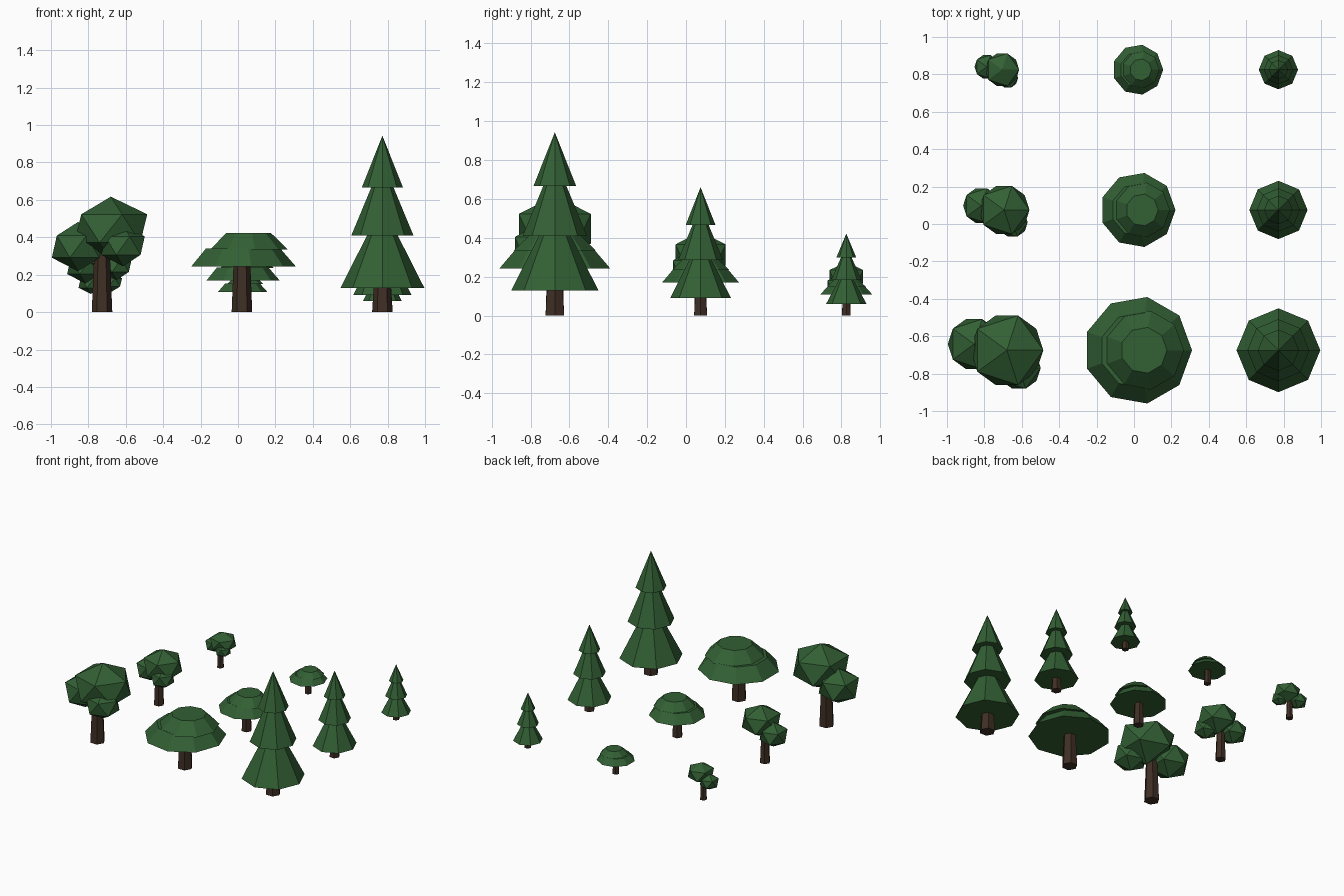
import bpy, bmesh
from math import cos, sin, tau

if "Cube" in bpy.data.objects:
    bpy.data.objects.remove(bpy.data.objects["Cube"])


def material(name, rgb):
    m = bpy.data.materials.new(name)
    m.diffuse_color = (*rgb, 1)
    m.use_nodes = True
    m.node_tree.nodes["Principled BSDF"].inputs["Base Color"].default_value = m.diffuse_color
    return m


LEAF = material("leaf_green", (0.032, 0.115, 0.034))
BARK = material("bark_brown", (0.05, 0.028, 0.018))


def add(name, bm, mat, row):
    # scale the tree part for its row and place it
    y, sh, sv = row[0], row[1], row[2]
    base_x = row[3]
    for v in bm.verts:
        v.co = (base_x + v.co.x * sh, y + v.co.y * sh, v.co.z * sv)
    bmesh.ops.recalc_face_normals(bm, faces=bm.faces)
    me = bpy.data.meshes.new(name)
    bm.to_mesh(me)
    bm.free()
    me.materials.append(mat)
    ob = bpy.data.objects.new(name, me)
    bpy.context.collection.objects.link(ob)


def frustum(name, sides, r0, z0, r1, z1, mat, row, dx=0.0):
    # closed tapered prism, first corner on +x
    bm = bmesh.new()

    def ring(r, z):
        return [bm.verts.new((dx + r * cos(tau * i / sides), r * sin(tau * i / sides), z))
                for i in range(sides)]

    low = ring(r0, z0)
    bm.faces.new(low)
    if r1 == 0:
        tip = bm.verts.new((dx, 0, z1))
        for i in range(sides):
            bm.faces.new((low[i], low[(i + 1) % sides], tip))
    else:
        high = ring(r1, z1)
        bm.faces.new(high)
        for i in range(sides):
            j = (i + 1) % sides
            bm.faces.new((low[i], low[j], high[j], high[i]))
    add(name, bm, mat, row)


def lump(name, centre, r, rz, row):
    # flattened icosahedron leaf clump
    bm = bmesh.new()
    bmesh.ops.create_icosphere(bm, subdivisions=1, radius=1)
    for v in bm.verts:
        v.co = (centre[0] + v.co.x * r, centre[1] + v.co.y * r, centre[2] + v.co.z * rz)
    add(name, bm, LEAF, row)


# rows: y position, horizontal scale, vertical scale
ROWS = {"large": (-0.675, 1.0, 1.0), "medium": (0.075, 0.695, 0.70), "small": (0.825, 0.468, 0.447)}

for size, row in ROWS.items():
    # round tree
    r = (*row, -0.727)
    frustum(f"{size}_round_trunk", 6, 0.055, 0, 0.04, 0.36, BARK, r)
    lump(f"{size}_round_main_crown", (0.047, 0, 0.447), 0.218, 0.17, r)
    lump(f"{size}_round_left_crown", (-0.128, 0.033, 0.35), 0.157, 0.132, r)
    lump(f"{size}_round_right_crown", (0.112, -0.095, 0.355), 0.13, 0.11, r)

    # flat-topped tree
    r = (*row, 0.021)
    frustum(f"{size}_flat_trunk", 6, 0.055, 0, 0.045, 0.26, BARK, r)
    frustum(f"{size}_flat_lower_canopy", 9, 0.289, 0.243, 0.205, 0.34, LEAF, r)
    frustum(f"{size}_flat_upper_canopy", 9, 0.214, 0.335, 0.124, 0.422, LEAF, r, 0.032)

    # pine tree
    r = (*row, 0.772)
    frustum(f"{size}_pine_trunk", 6, 0.055, 0, 0.045, 0.16, BARK, r)
    frustum(f"{size}_pine_lower_tier", 8, 0.224, 0.13, 0.077, 0.42, LEAF, r)
    frustum(f"{size}_pine_middle_tier", 8, 0.166, 0.41, 0.056, 0.675, LEAF, r)
    frustum(f"{size}_pine_top_tier", 8, 0.11, 0.666, 0, 0.943, LEAF, r)
